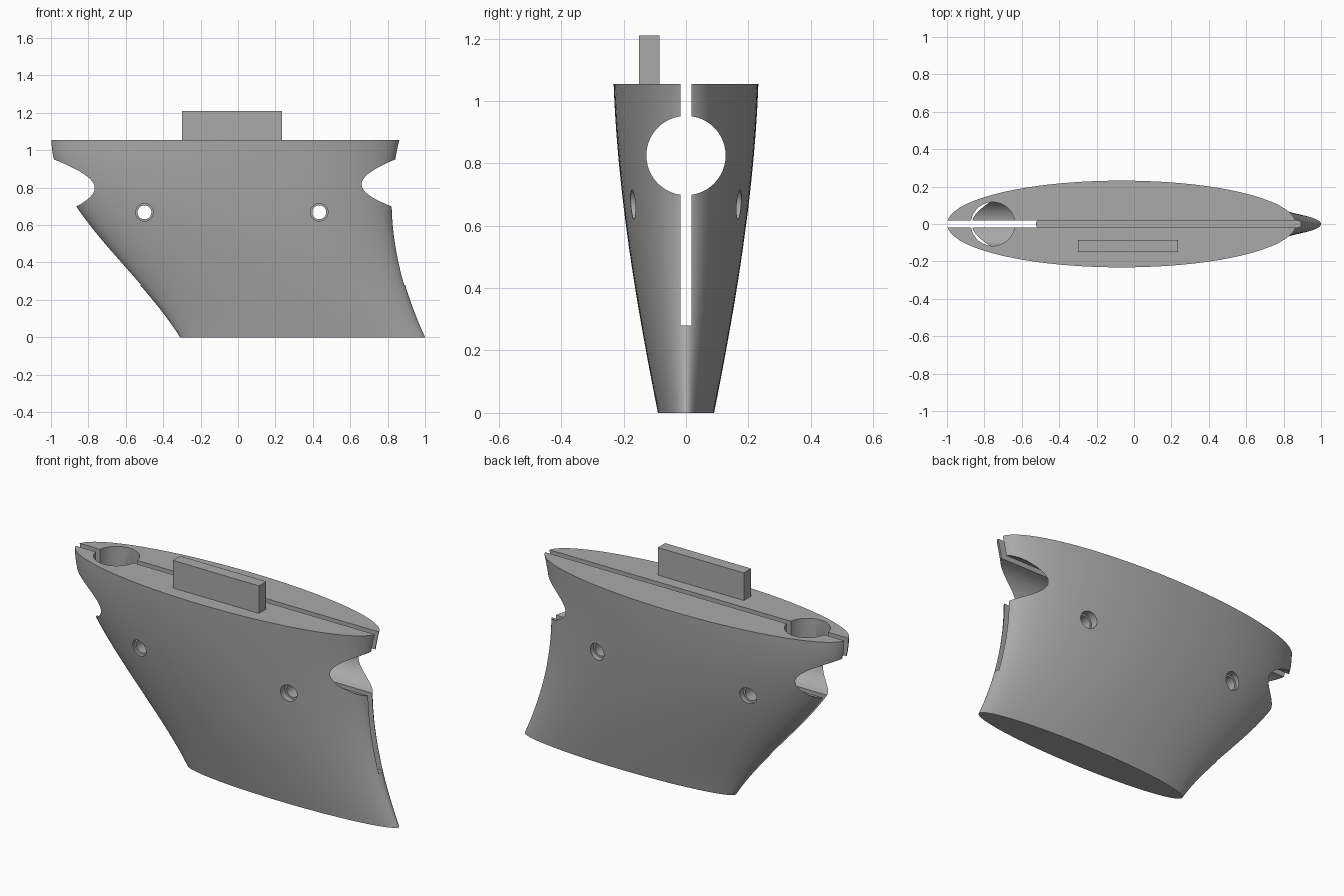
import bpy, bmesh, math
from mathutils import Matrix, Vector

if "Cube" in bpy.data.objects:
    bpy.data.objects.remove(bpy.data.objects["Cube"], do_unlink=True)

grey = bpy.data.materials.new("plain_grey")
grey.use_nodes = True
colour = (0.4, 0.4, 0.4, 1)
grey.diffuse_color = colour
grey.node_tree.nodes["Principled BSDF"].inputs["Base Color"].default_value = colour


def to_object(name, bm):
    bmesh.ops.recalc_face_normals(bm, faces=bm.faces)
    mesh = bpy.data.meshes.new(name)
    bm.to_mesh(mesh)
    bm.free()
    obj = bpy.data.objects.new(name, mesh)
    bpy.context.collection.objects.link(obj)
    mesh.materials.append(grey)
    return obj


def box(name, low, high):
    low, high = Vector(low), Vector(high)
    bm = bmesh.new()
    bmesh.ops.create_cube(bm, size=1, matrix=Matrix.Translation((low + high) / 2)
                          @ Matrix.Diagonal((*(high - low), 1)))
    return to_object(name, bm)


def rod(name, start, end, radius, sides=64):
    start, end = Vector(start), Vector(end)
    axis = end - start
    turn = axis.to_track_quat("Z", "Y").to_matrix().to_4x4()
    bm = bmesh.new()
    bmesh.ops.create_cone(bm, cap_ends=True, segments=sides, radius1=radius, radius2=radius,
                          depth=axis.length, matrix=Matrix.Translation((start + end) / 2) @ turn)
    return to_object(name, bm)


def curve(points, z):
    # smooth polynomial through (height, value) points
    total = 0
    for zi, vi in points:
        for zj, _ in points:
            if zj != zi:
                vi *= (z - zj) / (zi - zj)
        total += vi
    return total


# Lofted body: ellipses that shift and widen with height
TOP, RINGS, SIDES = 1.055, 28, 128
rear = [(0, -0.31), (0.465, -0.685), (0.705, -0.872), (TOP, -1)]
nose = [(0, 1), (0.26, 0.9), (0.7, 0.825), (TOP, 0.866)]
width = [(0, 0.09), (0.4, 0.163), (0.8, 0.215), (TOP, 0.232)]
bm = bmesh.new()
rings = []
for i in range(RINGS + 1):
    z = TOP * i / RINGS
    a, b, w = (curve(p, z) for p in (rear, nose, width))
    angles = [math.tau * k / SIDES for k in range(SIDES)]
    rings.append([bm.verts.new(((a + b) / 2 + (b - a) / 2 * math.cos(t), w * math.sin(t), z))
                  for t in angles])
for low, high in zip(rings, rings[1:]):
    for k in range(SIDES):
        n = (k + 1) % SIDES
        bm.faces.new((low[k], low[n], high[n], high[k]))
bm.faces.new(rings[0])
bm.faces.new(rings[-1])
body = to_object("body", bm)

# Cutters: long bore, rear well, centre slot, stepped screw holes
BORE = 0.825
cutters = [
    rod("bore_cutter", (-1.3, 0, BORE), (1.3, 0, BORE), 0.127, 96),
    rod("well_cutter", (-0.755, 0, BORE), (-0.755, 0, 1.3), 0.117),
    box("slot_cutter", (-1.3, -0.018, 0.28), (1.3, 0.018, 1.3)),
]
for x in (-0.5, 0.434):
    cutters.append(rod("screw_cutter", (x, -0.4, 0.668), (x, 0.4, 0.668), 0.037, 48))
    for side in (-1, 1):
        cutters.append(rod("head_cutter", (x, side * 0.135, 0.668), (x, side * 0.4, 0.668), 0.047, 48))

for cutter in cutters:
    mod = body.modifiers.new(cutter.name, "BOOLEAN")
    mod.operation = "DIFFERENCE"
    mod.solver = "EXACT"
    mod.object = cutter
bpy.context.view_layer.update()
cut_mesh = bpy.data.meshes.new_from_object(body.evaluated_get(bpy.context.evaluated_depsgraph_get()))
body.modifiers.clear()
body.data = cut_mesh
for cutter in cutters:
    bpy.data.objects.remove(cutter, do_unlink=True)

bpy.ops.object.select_all(action="DESELECT")
body.select_set(True)
bpy.context.view_layer.objects.active = body
bpy.ops.object.shade_smooth_by_angle(angle=math.radians(30))

# Raised tab on the deck
box("top_tab", (-0.3, -0.15, TOP - 0.01), (0.235, -0.085, 1.21))
